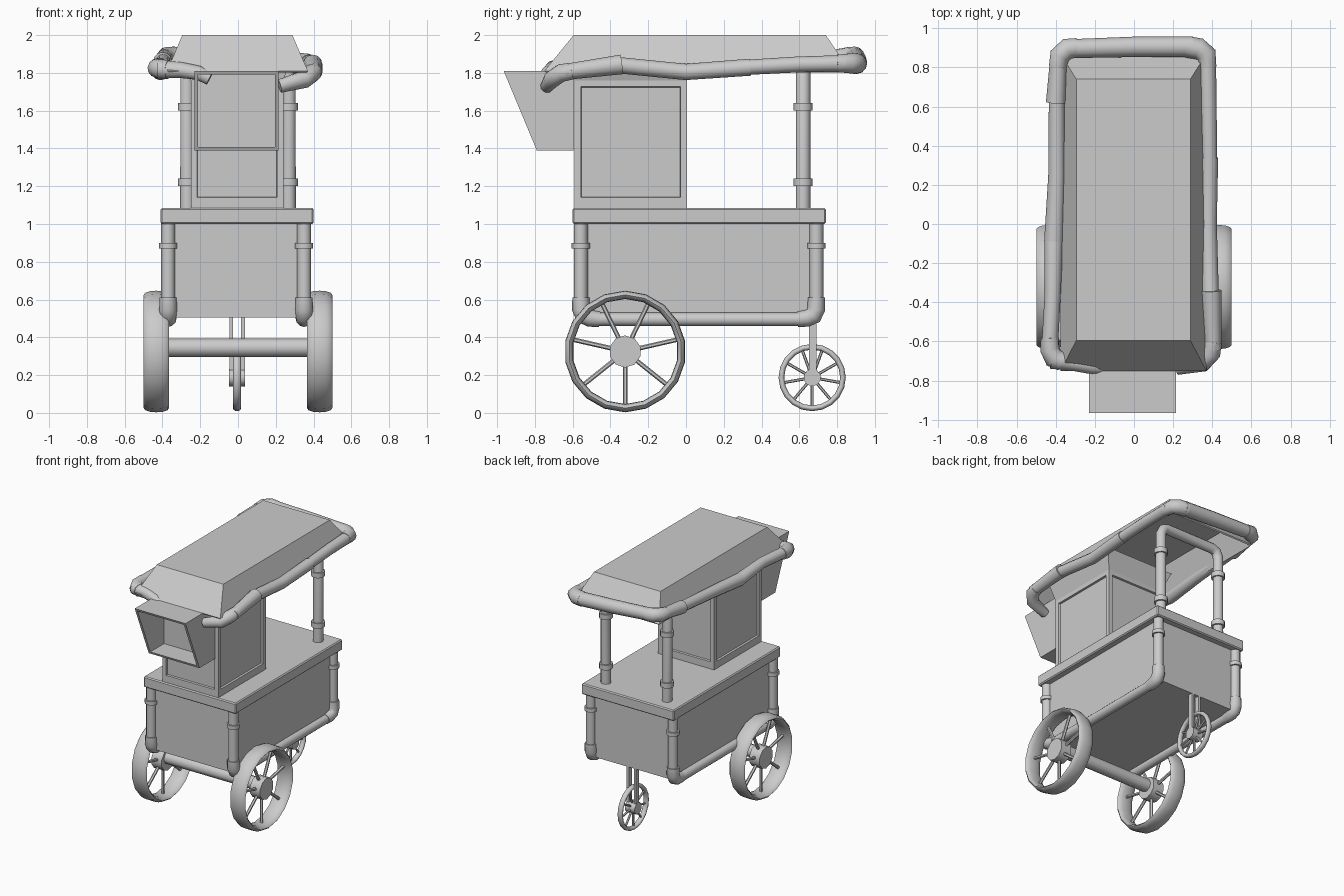
import bpy, bmesh, math
from mathutils import Vector

if "Cube" in bpy.data.objects:
    bpy.data.objects.remove(bpy.data.objects["Cube"])


def finish(name, bm, smooth=False):
    bmesh.ops.recalc_face_normals(bm, faces=bm.faces)
    me = bpy.data.meshes.new(name)
    bm.to_mesh(me)
    bm.free()
    ob = bpy.data.objects.new(name, me)
    bpy.context.collection.objects.link(ob)
    if smooth:
        activate(ob)
        bpy.ops.object.shade_smooth_by_angle(angle=math.radians(50))
    return ob


def activate(ob):
    bpy.ops.object.select_all(action='DESELECT')
    ob.select_set(True)
    bpy.context.view_layer.objects.active = ob


def frustum(bm, lo, hi):
    """Solid between two rectangles (x0, x1, y0, y1, z)."""
    rings = [[bm.verts.new((x, y, r[4])) for x, y in
              ((r[0], r[2]), (r[1], r[2]), (r[1], r[3]), (r[0], r[3]))] for r in (lo, hi)]
    a, b = rings
    sides = [bm.faces.new((a[i], a[(i + 1) % 4], b[(i + 1) % 4], b[i])) for i in range(4)]
    return sides, bm.faces.new(a[::-1]), bm.faces.new(b)


def box(name, x0, x1, y0, y1, z0, z1, bevel=0.0):
    bm = bmesh.new()
    frustum(bm, (x0, x1, y0, y1, z0), (x0, x1, y0, y1, z1))
    if bevel:
        bmesh.ops.bevel(bm, geom=bm.edges[:], offset=bevel, segments=1, affect='EDGES')
    return finish(name, bm)


def rod(name, p, q, r, sides=12):
    """Capped cylinder between two points."""
    p, q = Vector(p), Vector(q)
    bm = bmesh.new()
    rot = (q - p).to_track_quat('Z', 'Y').to_matrix().to_4x4()
    rot.translation = (p + q) / 2
    bmesh.ops.create_cone(bm, cap_ends=True, segments=sides, radius1=r, radius2=r,
                          depth=(q - p).length, matrix=rot)
    return finish(name, bm, True)


def tube(name, pts, radii):
    """Pipe along a path, with a radius at every point."""
    cu = bpy.data.curves.new(name, 'CURVE')
    cu.dimensions = '3D'
    cu.bevel_depth, cu.bevel_resolution, cu.use_fill_caps = 1.0, 4, True
    sp = cu.splines.new('POLY')
    sp.points.add(len(pts) - 1)
    for pt, co, r in zip(sp.points, pts, radii):
        pt.co, pt.radius = (*co, 1), r
    ob = bpy.data.objects.new(name, cu)
    bpy.context.collection.objects.link(ob)
    activate(ob)
    bpy.ops.object.convert(target='MESH')
    bpy.ops.object.shade_smooth_by_angle(angle=math.radians(50))
    return ob


def wheel(name, c, radius, thick, half_w, hub_r, hub_w, spokes, spoke_r, segs):
    """Oval-section rim, spokes and hub, turning about x."""
    c = Vector(c)
    bm = bmesh.new()
    rings = []
    for i in range(segs):
        a = 2 * math.pi * i / segs
        ring = []
        for j in range(12):
            t = 2 * math.pi * j / 12
            r = radius - thick + thick * math.cos(t)
            ring.append(bm.verts.new(c + Vector((half_w * math.sin(t), r * math.sin(a), -r * math.cos(a)))))
        rings.append(ring)
    for i in range(segs):
        a, b = rings[i], rings[(i + 1) % segs]
        for j in range(12):
            k = (j + 1) % 12
            bm.faces.new((a[j], a[k], b[k], b[j]))
    finish(name + "_rim", bm, True)
    rod(name + "_hub", c - Vector((hub_w, 0, 0)), c + Vector((hub_w, 0, 0)), hub_r, 10)
    for i in range(spokes):
        a = 2 * math.pi * i / spokes
        d = Vector((0, math.sin(a), -math.cos(a)))
        rod(name + "_spoke", c + d * hub_r * 0.7, c + d * (radius - thick), spoke_r, 6)


# Cart body and counter
box("cart_body", -0.36, 0.35, -0.555, 0.69, 0.505, 1.0)
box("counter_top", -0.41, 0.40, -0.60, 0.74, 1.0, 1.085, 0.008)

# Pipe frame on each side of the body
for x, side in ((-0.37, "left"), (0.35, "right")):
    tube(side + "_bottom_pipe", [(x, -0.50, 0.495), (x, 0.62, 0.495)], [0.036] * 2)
    for y, s, end in ((-0.557, 1, "front"), (0.69, -1, "back")):
        n = f"{side}_{end}_corner"
        rod(n + "_post", (x, y, 0.58), (x, y, 1.01), 0.037)
        rod(n + "_ring", (x, y, 0.87), (x, y, 0.90), 0.048)
        tube(n + "_elbow", [(x, y, 0.61), (x, y, 0.55), (x, y + s * 0.015, 0.515),
                            (x, y + s * 0.05, 0.50), (x, y + s * 0.10, 0.495)],
             [0.045, 0.047, 0.047, 0.045, 0.040])

# Booth with recessed windows on all four sides
bm = bmesh.new()
walls, _, _ = frustum(bm, (-0.25, 0.24, -0.59, 0.005, 1.08), (-0.25, 0.24, -0.59, 0.005, 1.76))
bmesh.ops.recalc_face_normals(bm, faces=bm.faces)
bmesh.ops.inset_individual(bm, faces=walls, thickness=0.047)
for f in walls:
    for v in f.verts:
        v.co.z += 0.028 if v.co.z < 1.4 else 0.0
bmesh.ops.inset_individual(bm, faces=walls, thickness=0.004, depth=-0.015)
finish("booth", bm)
bm = bmesh.new()
frustum(bm, (-0.25, 0.24, -0.59, 0.005, 1.76), (-0.30, 0.29, -0.61, 0.06, 1.90))
finish("booth_flared_top", bm)

# Display box at the front: sloped, open and hollow
bm = bmesh.new()
bx0, bx1 = -0.23, 0.215
walls, _, _ = frustum(bm, (bx0, bx1, -0.79, -0.595, 1.39), (bx0, bx1, -0.965, -0.595, 1.81))
bmesh.ops.recalc_face_normals(bm, faces=bm.faces)
front = walls[0]
bmesh.ops.inset_individual(bm, faces=[front], thickness=0.027)
ext = bmesh.ops.extrude_discrete_faces(bm, faces=[front])["faces"][0]
rim = list(ext.verts)
for v in rim:
    v.co.y = -0.625
bmesh.ops.remove_doubles(bm, verts=bm.verts[:], dist=1e-5)
finish("display_box", bm)

# Hollow roof shell
bm = bmesh.new()
_, base, _ = frustum(bm, (-0.375, 0.37, -0.75, 0.87, 1.81), (-0.295, 0.288, -0.595, 0.74, 2.0))
bmesh.ops.recalc_face_normals(bm, faces=bm.faces)
bmesh.ops.delete(bm, geom=[base], context='FACES_ONLY')
roof = finish("roof", bm)
mod = roof.modifiers.new("Thickness", 'SOLIDIFY')
mod.thickness, mod.offset = 0.012, -1

# Crooked pipe sections around the roof edge
tube("roof_front_left_pipe", [(-0.15, -0.735, 1.77), (-0.21, -0.73, 1.80), (-0.30, -0.71, 1.815),
                              (-0.42, -0.69, 1.82)], [0.035, 0.038, 0.042, 0.05])
tube("roof_front_left_elbow", [(-0.37, -0.70, 1.817), (-0.41, -0.685, 1.82), (-0.43, -0.64, 1.825),
                               (-0.43, -0.58, 1.83)], [0.05, 0.052, 0.05, 0.046])
tube("roof_left_pipe_a", [(-0.43, -0.62, 1.83), (-0.415, -0.35, 1.84), (-0.41, -0.08, 1.81)],
     [0.042, 0.041, 0.048])
tube("roof_left_pipe_b", [(-0.41, -0.09, 1.81), (-0.395, 0.25, 1.83), (-0.395, 0.64, 1.86)],
     [0.049, 0.043, 0.040])
tube("roof_left_pipe_c", [(-0.40, 0.62, 1.86), (-0.385, 0.86, 1.885)], [0.050, 0.042])
tube("roof_back_left_elbow", [(-0.39, 0.80, 1.88), (-0.38, 0.86, 1.885), (-0.34, 0.895, 1.885),
                              (-0.29, 0.90, 1.88)], [0.045, 0.052, 0.054, 0.050])
tube("roof_back_pipe", [(-0.35, 0.895, 1.885), (0.0, 0.905, 1.865), (0.30, 0.905, 1.85)],
     [0.048, 0.052, 0.053])
tube("roof_back_right_elbow", [(0.27, 0.905, 1.85), (0.33, 0.895, 1.85), (0.37, 0.865, 1.85),
                               (0.375, 0.80, 1.85)], [0.055, 0.056, 0.052, 0.046])
tube("roof_right_pipe_a", [(0.375, 0.84, 1.85), (0.38, 0.60, 1.845), (0.385, 0.33, 1.83)],
     [0.044, 0.042, 0.040])
tube("roof_right_pipe_b", [(0.385, 0.34, 1.83), (0.38, 0.0, 1.805), (0.39, -0.35, 1.84)],
     [0.045, 0.043, 0.043])
tube("roof_right_pipe_c", [(0.395, -0.34, 1.845), (0.405, -0.64, 1.805)], [0.052, 0.042])
tube("roof_front_right_pipe", [(0.405, -0.60, 1.81), (0.395, -0.66, 1.80), (0.35, -0.71, 1.765),
                               (0.22, -0.735, 1.73)], [0.044, 0.048, 0.047, 0.036])

# Hoop of posts that carries the back of the roof
hx, hy, hz = 0.268, 0.62, 1.83
tube("roof_hoop", [(-hx, hy, 1.08), (-hx, hy, hz - 0.06), (-hx + 0.02, hy, hz - 0.015),
                   (-hx + 0.06, hy, hz), (hx - 0.06, hy, hz), (hx - 0.02, hy, hz - 0.015),
                   (hx, hy, hz - 0.06), (hx, hy, 1.08)], [0.038] * 8)
for x in (-hx, hx):
    for z in (1.22, 1.62):
        rod("hoop_ring", (x, hy, z - 0.02), (x, hy, z + 0.02), 0.05)

# Big wheels and axle
for x, side in ((-0.432, "left"), (0.432, "right")):
    wheel(side + "_wheel", (x, -0.322, 0.325), 0.322, 0.022, 0.067, 0.085, 0.045, 7, 0.012, 18)
rod("axle", (-0.43, -0.325, 0.345), (0.43, -0.325, 0.345), 0.05, 8)

# Small back wheel and its fork
wheel("back_wheel", (-0.005, 0.668, 0.187), 0.178, 0.015, 0.021, 0.046, 0.043, 9, 0.008, 20)
for x in (-0.036, 0.027):
    box("back_fork_leg", x - 0.01, x + 0.01, 0.652, 0.69, 0.187, 0.52)
